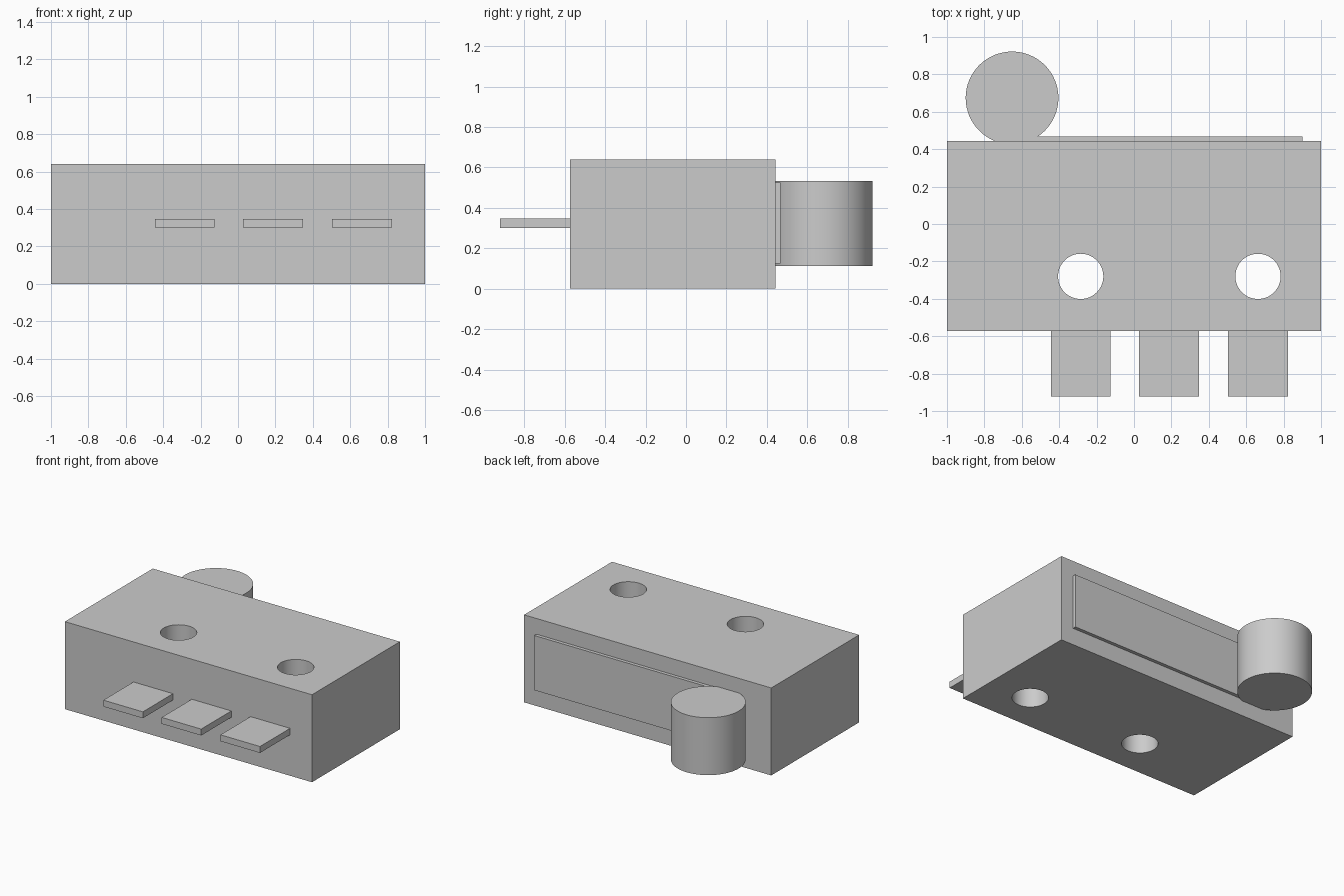
import bpy
import math

default_cube = bpy.data.objects.get("Cube")
if default_cube:
    bpy.data.objects.remove(default_cube, do_unlink=True)

grey = bpy.data.materials.new("plain grey")
grey.use_nodes = True
colour = (0.6, 0.6, 0.6, 1)
grey.diffuse_color = colour
grey.node_tree.nodes["Principled BSDF"].inputs["Base Color"].default_value = colour


def box(name, x, y, z):
    """Box from its (low, high) limits on each axis."""
    limits = (x, y, z)
    bpy.ops.mesh.primitive_cube_add(size=1, location=[(a + b) / 2 for a, b in limits])
    obj = bpy.context.object
    obj.name = name
    obj.scale = [b - a for a, b in limits]
    bpy.ops.object.transform_apply(location=False, rotation=False, scale=True)
    obj.data.materials.append(grey)
    return obj


def cylinder(name, x, y, z, radius):
    """Upright round part with z as (low, high)."""
    bpy.ops.mesh.primitive_cylinder_add(
        vertices=64, radius=radius, depth=z[1] - z[0], location=(x, y, sum(z) / 2))
    obj = bpy.context.object
    obj.name = name
    obj.data.materials.append(grey)
    bpy.ops.object.shade_smooth_by_angle(angle=math.radians(30))
    return obj


# Main block with two vertical through holes
front, back, height = -0.573, 0.443, 0.64
body = box("body", (-1, 1), (front, back), (0, height))
for x in (-0.285, 0.663):
    cutter = cylinder("hole_cutter", x, -0.28, (-0.1, height + 0.1), 0.121)
    cutter.hide_render = True
    cut = body.modifiers.new("hole", "BOOLEAN")
    cut.operation = "DIFFERENCE"
    cut.solver = "EXACT"
    cut.object = cutter
    bpy.context.view_layer.objects.active = body
    bpy.ops.object.modifier_apply(modifier=cut.name)
    bpy.data.objects.remove(cutter, do_unlink=True)
bpy.ops.object.select_all(action="DESELECT")
body.select_set(True)
bpy.context.view_layer.objects.active = body
bpy.ops.object.shade_smooth_by_angle(angle=math.radians(30))

# Three flat tabs on the front
for side, x in (("right", -0.285), ("middle", 0.187), ("left", 0.663)):
    box(side + "_tab", (x - 0.16, x + 0.16), (-0.921, front), (0.3, 0.347))

# Raised panel and drum on the back
box("back_panel", (-0.65, 0.9), (back, 0.468), (0.125, 0.525))
cylinder("back_drum", -0.652, 0.674, (0.113, 0.533), 0.248)
